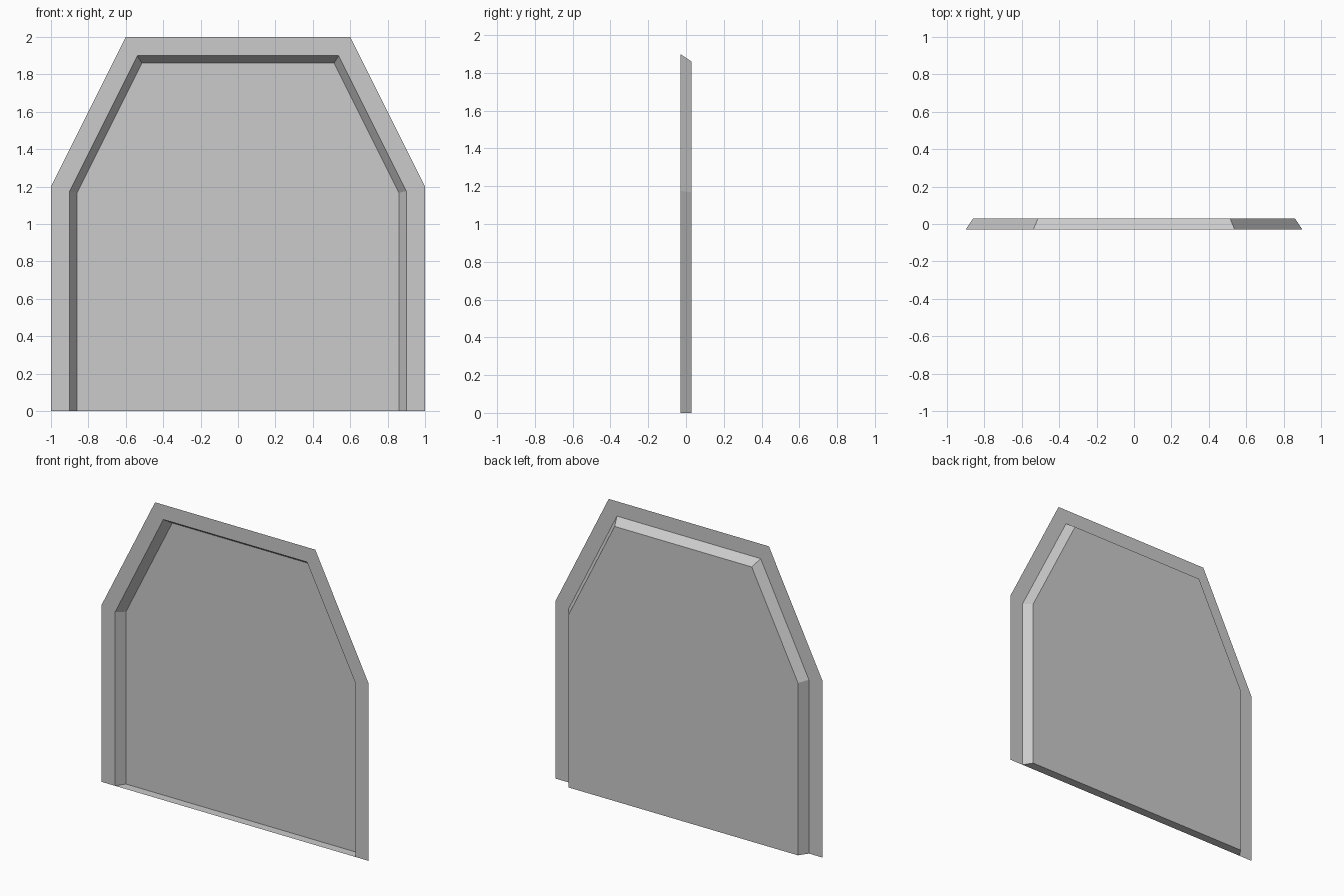
import bpy, bmesh
from math import atan, tan

if "Cube" in bpy.data.objects:
    bpy.data.objects.remove(bpy.data.objects["Cube"])

HALF_DEPTH = 0.03


def outline(inset, y):
    """Chamfered arch outline, offset inward on every side but the open foot."""
    slope = atan(0.4 / 0.8)                    # lean of the chamfered sides
    rest = atan(0.8 / 0.4)
    x_side = 1.0 - inset
    z_side = 1.2 - inset * tan(slope / 2)
    x_top = 0.6 - inset * tan(rest / 2)
    left = [(-x_side, 0.0), (-x_side, z_side), (-x_top, 2.0 - inset)]
    right = [(-x, z) for x, z in reversed(left)]
    return [(x, y, z) for x, z in left + right]


bm = bmesh.new()
rings = [[bm.verts.new(p) for p in outline(inset, y)]
         for inset, y in ((0.0, -HALF_DEPTH), (0.1, -HALF_DEPTH), (0.14, HALF_DEPTH))]

# Flat front border, then the sloping walls of the recess
for outer, inner in zip(rings, rings[1:]):
    for i in range(len(outer) - 1):
        bm.faces.new((outer[i], outer[i + 1], inner[i + 1], inner[i]))

# Recess sill along the foot and the sunken back panel
rim, back = rings[1], rings[2]
bm.faces.new((rim[0], back[0], back[-1], rim[-1]))
bm.faces.new(back)

# Face everything towards the front
bmesh.ops.recalc_face_normals(bm, faces=bm.faces)
bm.normal_update()
bm.faces.ensure_lookup_table()
if bm.faces[-1].normal.y > 0:
    bmesh.ops.reverse_faces(bm, faces=bm.faces)

mesh = bpy.data.meshes.new("recessed_panel")
bm.to_mesh(mesh)
bm.free()
bpy.context.collection.objects.link(bpy.data.objects.new("recessed_panel", mesh))
